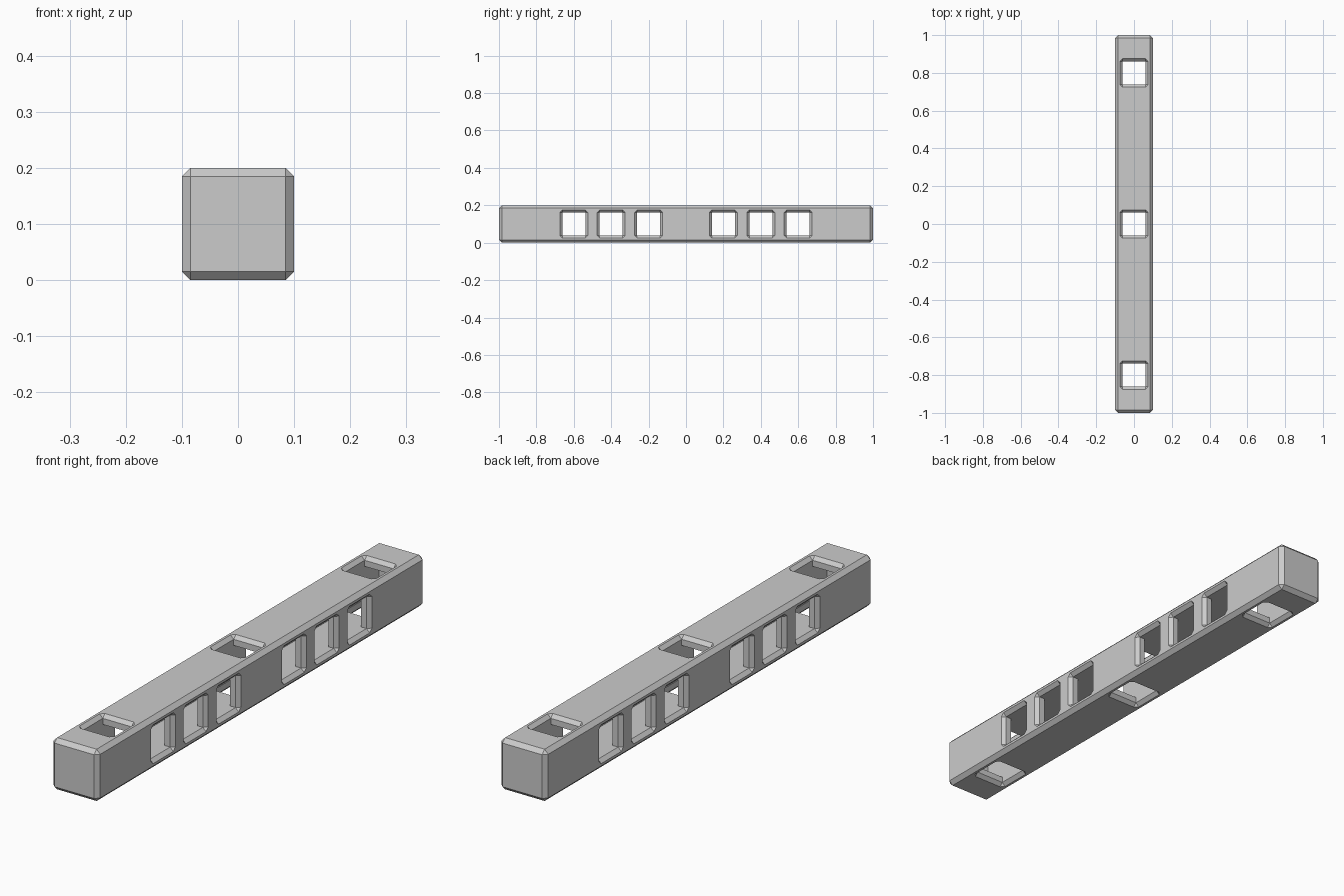
import bpy
import bmesh
from mathutils import Matrix, Vector
from math import pi

if "Cube" in bpy.data.objects:
    bpy.data.objects.remove(bpy.data.objects["Cube"], do_unlink=True)

HALF = 0.1        # half the beam's thickness
NECK = 0.0615     # half the clear opening
RIM = HALF - 0.0135
FLARE = 0.01      # how far the rim cutter pokes out

grey = bpy.data.materials.new("plain_grey")
grey.use_nodes = True
colour = (0.6, 0.6, 0.6, 1)
grey.diffuse_color = colour
grey.node_tree.nodes["Principled BSDF"].inputs["Base Color"].default_value = colour


def add_object(name, bm):
    bmesh.ops.recalc_face_normals(bm, faces=bm.faces)
    mesh = bpy.data.meshes.new(name)
    bm.to_mesh(mesh)
    bm.free()
    obj = bpy.data.objects.new(name, mesh)
    mesh.materials.append(grey)
    bpy.context.collection.objects.link(obj)
    return obj


def box(name, size, matrix=Matrix()):
    bm = bmesh.new()
    bmesh.ops.create_cube(bm, size=1, matrix=matrix @ Matrix.Diagonal((*size, 1)))
    return add_object(name, bm)


def rim_cutter(matrix):
    # Sloped opening: square at the neck, corner-cut square at the surface
    bm = bmesh.new()
    wide = NECK + HALF - RIM + FLARE
    for sx in (-1, 1):
        for sy in (-1, 1):
            for x, y, z in ((NECK, NECK, RIM), (wide, NECK, HALF + FLARE),
                            (NECK, wide, HALF + FLARE)):
                bm.verts.new(matrix @ Vector((sx * x, sy * y, z)))
    bmesh.ops.convex_hull(bm, input=bm.verts)
    bmesh.ops.dissolve_limit(bm, angle_limit=0.01, verts=bm.verts, edges=bm.edges)
    return add_object("rim_cutter", bm)


def apply_modifier(obj, modifier):
    bpy.context.view_layer.objects.active = obj
    bpy.ops.object.modifier_apply(modifier=modifier.name)


def cut(obj, cutter):
    mod = obj.modifiers.new("cut", 'BOOLEAN')
    mod.operation = 'DIFFERENCE'
    mod.solver = 'EXACT'
    mod.object = cutter
    apply_modifier(obj, mod)
    bpy.data.objects.remove(cutter, do_unlink=True)


# Chamfered beam
centre = Matrix.Translation((0, 0, HALF))
beam = box("beam", (2 * HALF, 2, 2 * HALF), centre)
bevel = beam.modifiers.new("chamfer", 'BEVEL')
bevel.width = 0.0155
bevel.segments = 1
apply_modifier(beam, bevel)

# Hollow core
core = 0.126
cut(beam, box("core_cutter", (core, 1.9, core), centre))

# Side holes run across the beam, the others run straight down
sideways = Matrix.Rotation(pi / 2, 4, 'Y')
flip = Matrix.Rotation(pi, 4, 'X')
holes = [(s * y, sideways) for s in (-1, 1) for y in (0.2, 0.4, 0.6)]
holes += [(y, Matrix()) for y in (-0.8, 0, 0.8)]
for y, turn in holes:
    place = Matrix.Translation((0, y, HALF)) @ turn
    for side in (Matrix(), flip):
        cut(beam, rim_cutter(place @ side))
    cut(beam, box("neck_cutter", (2 * NECK, 2 * NECK, 0.3), place))
